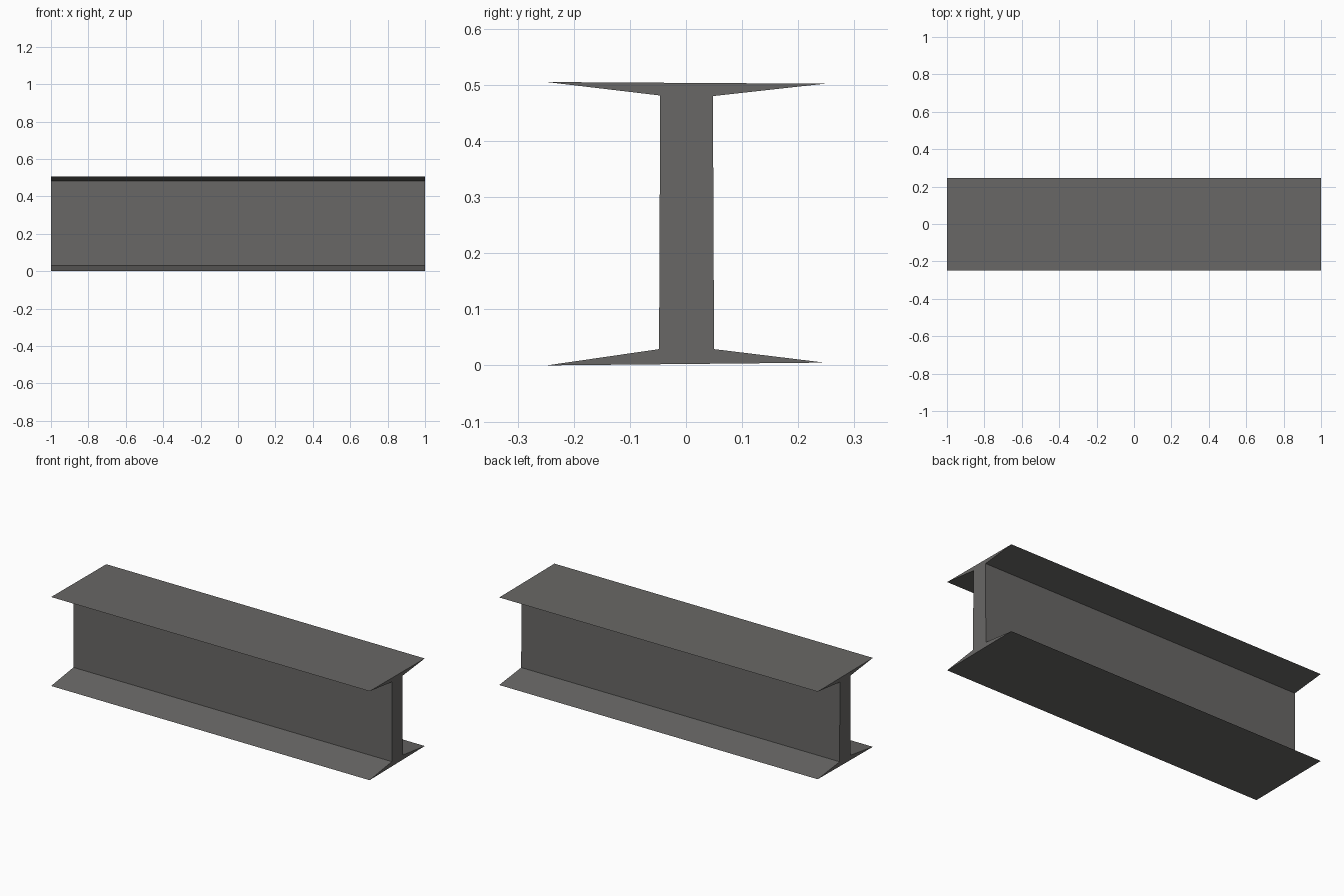
import bpy, bmesh

if "Cube" in bpy.data.objects:
    bpy.data.objects.remove(bpy.data.objects["Cube"])

# Weathered steel colour
steel = bpy.data.materials.new("dark grey steel")
steel.diffuse_color = (0.14, 0.137, 0.132, 1.0)
steel.use_nodes = True
steel.node_tree.nodes["Principled BSDF"].inputs["Base Color"].default_value = steel.diffuse_color

# I-beam cross-section (y, z), with thin tapered flanges and slight unevenness
profile = [
    (-0.248, 0.0), (0.247, 0.005),      # bottom flange tips
    (0.05, 0.029), (0.048, 0.48),       # right side of web
    (0.247, 0.502), (-0.248, 0.505),    # top flange tips
    (-0.046, 0.481), (-0.048, 0.029),   # left side of web
]

# Beam: extrude the section along x
bm = bmesh.new()
section = bm.faces.new([bm.verts.new((-1, y, z)) for y, z in profile])
ext = bmesh.ops.extrude_face_region(bm, geom=[section], use_keep_orig=True)
moved = [v for v in ext["geom"] if isinstance(v, bmesh.types.BMVert)]
bmesh.ops.translate(bm, verts=moved, vec=(2, 0, 0))

# Triangulate the concave end caps cleanly
caps = [f for f in bm.faces if len(f.verts) > 4]
bmesh.ops.triangulate(bm, faces=caps)
bmesh.ops.recalc_face_normals(bm, faces=bm.faces)

mesh = bpy.data.meshes.new("steel_beam")
bm.to_mesh(mesh)
bm.free()
mesh.materials.append(steel)
beam = bpy.data.objects.new("steel_beam", mesh)
bpy.context.collection.objects.link(beam)
